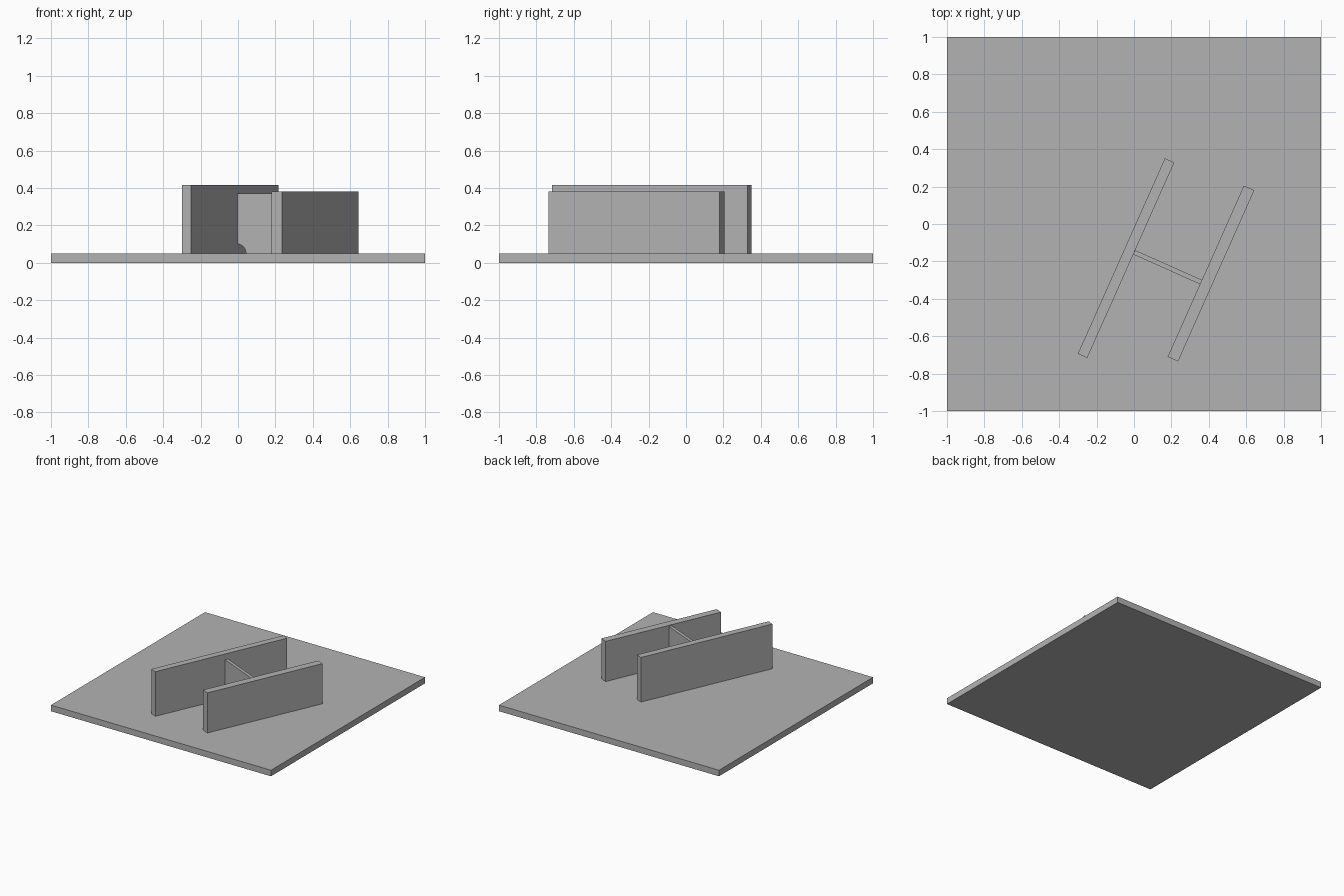
import bpy
import bmesh
import math
from mathutils import Matrix

cube = bpy.data.objects.get("Cube")
if cube:
    bpy.data.objects.remove(cube, do_unlink=True)

GREY = (0.45, 0.45, 0.45, 1)
grey = bpy.data.materials.new("plain grey")
grey.use_nodes = True
grey.diffuse_color = GREY
grey.node_tree.nodes["Principled BSDF"].inputs["Base Color"].default_value = GREY

ANGLE = math.radians(66)      # heading of the two long walls
FLOOR = 0.05                  # top of the base plate


def add_object(name, bm):
    bmesh.ops.recalc_face_normals(bm, faces=bm.faces)
    mesh = bpy.data.meshes.new(name)
    bm.to_mesh(mesh)
    bm.free()
    mesh.materials.append(grey)
    obj = bpy.data.objects.new(name, mesh)
    bpy.context.collection.objects.link(obj)
    return obj


def box(name, x, y, bottom, top, length, depth, angle=0):
    bm = bmesh.new()
    bmesh.ops.create_cube(bm, size=1, matrix=Matrix.Diagonal((length, depth, top - bottom, 1)))
    obj = add_object(name, bm)
    obj.location = (x, y, (bottom + top) / 2)
    obj.rotation_euler.z = angle
    return obj


# Base plate and the two parallel walls
box("base_plate", 0, 0, 0, FLOOR, 2, 2)
box("tall_wall", -0.0425, -0.1825, FLOOR, 0.417, 1.144, 0.055, ANGLE)
box("short_wall", 0.4115, -0.265, FLOOR, 0.38, 1.002, 0.061, ANGLE)

# Thin cross web with a rounded notch at each lower corner
span, height, thick, notch = 0.39, 0.32, 0.025, 0.05
arc = [(notch * math.cos(a), notch * math.sin(a))
       for a in (math.radians(90 * i / 12) for i in range(13))]
left = [(-span / 2 + u, v) for u, v in reversed(arc)]
right = [(span / 2 - u, v) for u, v in arc]
outline = left + right + [(span / 2, height), (-span / 2, height)]
bm = bmesh.new()
face = bm.faces.new([bm.verts.new((u, -thick / 2, v)) for u, v in outline])
extruded = bmesh.ops.extrude_face_region(bm, geom=[face])
bmesh.ops.translate(bm, vec=(0, thick, 0),
                    verts=[v for v in extruded["geom"] if isinstance(v, bmesh.types.BMVert)])
web = add_object("cross_web", bm)
web.location = (0.18, -0.231, FLOOR)
web.rotation_euler.z = ANGLE - math.pi / 2
